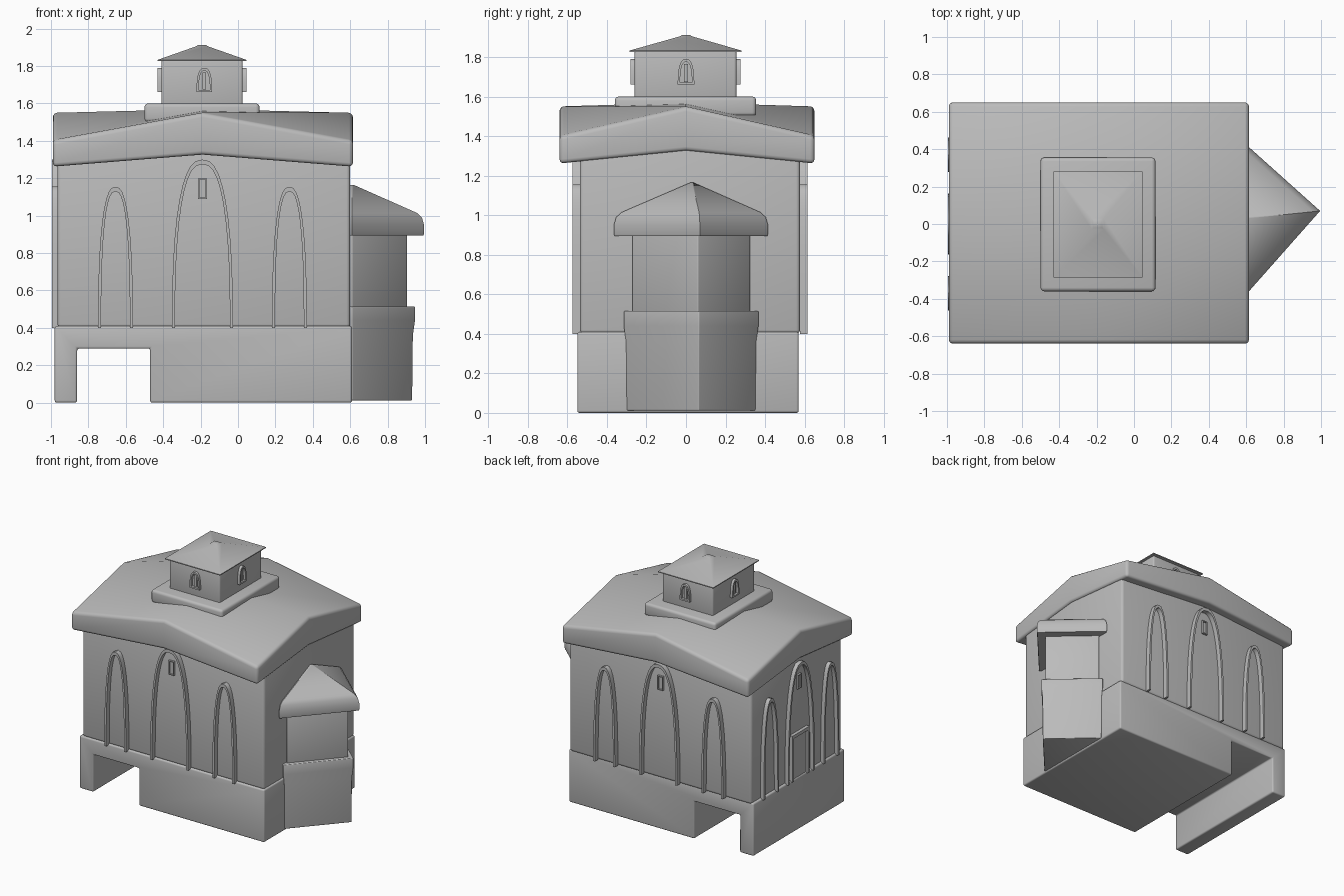
import bpy, bmesh, math
from mathutils import Matrix, Vector

cube = bpy.data.objects.get("Cube")
if cube:
    bpy.data.objects.remove(cube, do_unlink=True)

GREY = (0.5, 0.5, 0.5, 1)
stone = bpy.data.materials.new("grey_stone")
stone.use_nodes = True
stone.diffuse_color = GREY
stone.node_tree.nodes["Principled BSDF"].inputs["Base Color"].default_value = GREY

CX = -0.19  # centre line of the main hall


def finish(name, bm, bevel=0.0, matrix=None):
    """Round the sharp edges, smooth the shading and link the part."""
    bmesh.ops.recalc_face_normals(bm, faces=bm.faces)
    if bevel:
        sharp = [e for e in bm.edges if e.calc_face_angle(0) > math.radians(45)]
        bmesh.ops.bevel(bm, geom=sharp, offset=bevel, segments=3,
                        profile=0.5, affect='EDGES', clamp_overlap=True)
    if matrix:
        bm.transform(matrix)
    mesh = bpy.data.meshes.new(name)
    bm.to_mesh(mesh)
    bm.free()
    mesh.shade_smooth()
    mesh.set_sharp_from_angle(angle=math.radians(38))
    mesh.materials.append(stone)
    obj = bpy.data.objects.new(name, mesh)
    bpy.context.collection.objects.link(obj)
    return obj


def loft(name, rings, bevel=0.0, matrix=None):
    """Skin a stack of equal rings and cap both ends."""
    bm = bmesh.new()
    loops = [[bm.verts.new(p) for p in ring] for ring in rings]
    n = len(loops[0])
    for a, b in zip(loops, loops[1:]):
        for i in range(n):
            j = (i + 1) % n
            bm.faces.new((a[i], a[j], b[j], b[i]))
    bm.faces.new(loops[0])
    bm.faces.new(loops[-1])
    return finish(name, bm, bevel, matrix)


def rect(x0, x1, y0, y1, z):
    return [(x0, y0, z), (x1, y0, z), (x1, y1, z), (x0, y1, z)]


def gabled_block(name, xs, ys, bottom, top, bevel):
    """Block on a 3 by 3 grid; heights are (corner, edge middle, centre)."""
    bm = bmesh.new()
    layers = []
    for heights in (bottom, top):
        layers.append([[bm.verts.new((x, y, heights[(i == 1) + (j == 1)]))
                        for j, y in enumerate(ys)] for i, x in enumerate(xs)])
    for g in layers:
        for i in range(2):
            for j in range(2):
                bm.faces.new((g[i][j], g[i + 1][j], g[i + 1][j + 1], g[i][j + 1]))
    lo, hi = layers
    rim = [(0, 0), (1, 0), (2, 0), (2, 1), (2, 2), (1, 2), (0, 2), (0, 1)]
    for (a, b), (c, d) in zip(rim, rim[1:] + rim[:1]):
        bm.faces.new((lo[a][b], lo[c][d], hi[c][d], hi[a][b]))
    return finish(name, bm, bevel)


def arch_outline(hw, height, power, steps=20):
    """Tall superellipse half from right foot to left foot."""
    pts = []
    for k in range(steps + 1):
        t = math.pi * k / steps
        c, s = math.cos(t), math.sin(t)
        pts.append((math.copysign(abs(c) ** (2 / power), c) * hw,
                    max(s, 0) ** (2 / power) * height))
    return pts


def door_outline(hw, height):
    return [(hw, 0), (hw, height), (-hw, height), (-hw, 0)]


def trim(name, outer, inner, depth, matrix):
    """Raised strip between two open outlines, standing out along -y."""
    rings = [[(a, 0, b), (a, -depth, b), (c, -depth, d), (c, 0, d)]
             for (a, b), (c, d) in zip(outer, inner)]
    return loft(name, rings, 0, matrix)


def plate(name, hw, height, depth, matrix):
    return loft(name, [rect(-hw, hw, -depth, 0, 0), rect(-hw, hw, -depth, 0, height)],
                0, matrix)


def wall_spot(x, y, z, turn=0):
    return Matrix.Translation((x, y, z)) @ Matrix.Rotation(math.radians(turn), 4, 'Z')


# Base with the passage running through it
profile = [(-0.98, 0), (-0.86, 0), (-0.86, 0.29), (-0.47, 0.29),
           (-0.47, 0), (0.61, 0), (0.61, 0.41), (-0.98, 0.41)]
loft("base", [[(x, y, z) for x, z in profile] for y in (-0.55, 0.57)], 0.012)

# Hall walls and the cross-gabled roof
gabled_block("walls", (-0.965, CX, 0.6), (-0.537, 0.01, 0.577),
             (0.4, 0.4, 0.4), (1.3, 1.36, 1.4), 0.02)
gabled_block("main_roof", (-0.99, CX, 0.615), (-0.64, 0.0, 0.65),
             (1.26, 1.325, 1.35), (1.4, 1.548, 1.57), 0.022)

# Arches and small windows on three walls
walls = {"front": (CX, -0.537, 0, 0.465), "back": (CX, 0.577, 180, 0.465),
         "right": (-0.965, 0.0, -90, 0.37)}
for side, (x, y, turn, gap) in walls.items():
    spot = wall_spot(x, y, 0.4, turn)
    for label, off, hw, height in (("outer", -gap, 0.093, 0.755),
                                   ("middle", 0, 0.163, 0.9),
                                   ("inner", gap, 0.093, 0.755)):
        depth = 0.03 if side == "right" else 0.038
        trim(f"{side}_{label}_arch", arch_outline(hw, height, 2.5),
             arch_outline(hw - 0.016, height - 0.025, 2.5), depth,
             spot @ Matrix.Translation((off, 0, 0)))
    slit = spot @ Matrix.Translation((0, 0, 0.69))
    frame = [(0.023, 0), (0.023, 0.11), (-0.023, 0.11), (-0.023, 0)]
    trim(f"{side}_slit_frame", frame + frame[:1],
         [(a * 0.7, 0.055 + (b - 0.055) * 0.86) for a, b in frame + frame[:1]],
         0.015, slit)
    plate(f"{side}_slit_pane", 0.018, 0.1, 0.006, slit)

# Door on the right wall
door = wall_spot(-0.965, 0, 0.4, -90)
trim("door_frame", door_outline(0.105, 0.36), door_outline(0.085, 0.335), 0.025, door)
plate("door_panel", 0.09, 0.34, 0.008, door)

# Cupola: plinth, room, eaves and low pyramid
loft("cupola_plinth", [rect(-0.5, 0.115, -0.36, 0.355, 1.5),
                       rect(-0.5, 0.115, -0.36, 0.355, 1.6)], 0.02)
loft("cupola_room", [rect(-0.41, 0.025, -0.26, 0.255, 1.58),
                     rect(-0.41, 0.025, -0.26, 0.255, 1.835)], 0.012)
loft("cupola_roof", [rect(-0.43, 0.045, -0.285, 0.28, 1.826),
                     rect(-0.43, 0.045, -0.285, 0.28, 1.833),
                     rect(-0.225, -0.16, -0.03, 0.03, 1.905),
                     rect(-0.215, -0.17, -0.02, 0.02, 1.912)])

# Arched cupola windows with a sill and a slit
spots = {"front": (CX + 0.01, -0.26, 0), "back": (CX + 0.01, 0.255, 180),
         "left": (0.025, 0, 90), "right": (-0.41, 0, -90)}
for side, (x, y, turn) in spots.items():
    spot = wall_spot(x, y, 1.66, turn)
    trim(f"cupola_{side}_window_frame", arch_outline(0.042, 0.13, 2.6),
         arch_outline(0.03, 0.115, 2.6), 0.02, spot)
    plate(f"cupola_{side}_window_sill", 0.042, 0.012, 0.02, spot)
    plate(f"cupola_{side}_window_slit", 0.01, 0.09,
          0.01, spot @ Matrix.Translation((0, 0, 0.015)))

# Side turret: a square tower set cornerwise into the left wall
CENTRE = Vector((0.61, 0.03))
CORNERS = [Vector(c) for c in ((0.385, 0.04), (0, 0.385), (-0.3, 0), (0, -0.395))]


def turret_ring(scale, z):
    return [(*(CENTRE + c * scale), z) for c in CORNERS]


loft("turret_base", [turret_ring(s, z) for s, z in
                     ((0.84, 0.012), (0.85, 0.36), (0.88, 0.44), (0.88, 0.515))], 0.006)
loft("turret_drum", [turret_ring(0.77, 0.5), turret_ring(0.77, 0.92)], 0.006)
loft("turret_roof", [turret_ring(s, z) for s, z in
                     ((0.99, 0.895), (1.0, 0.905), (1.0, 0.95), (0.97, 0.99),
                      (0.9, 1.015), (0.02, 1.165))])
